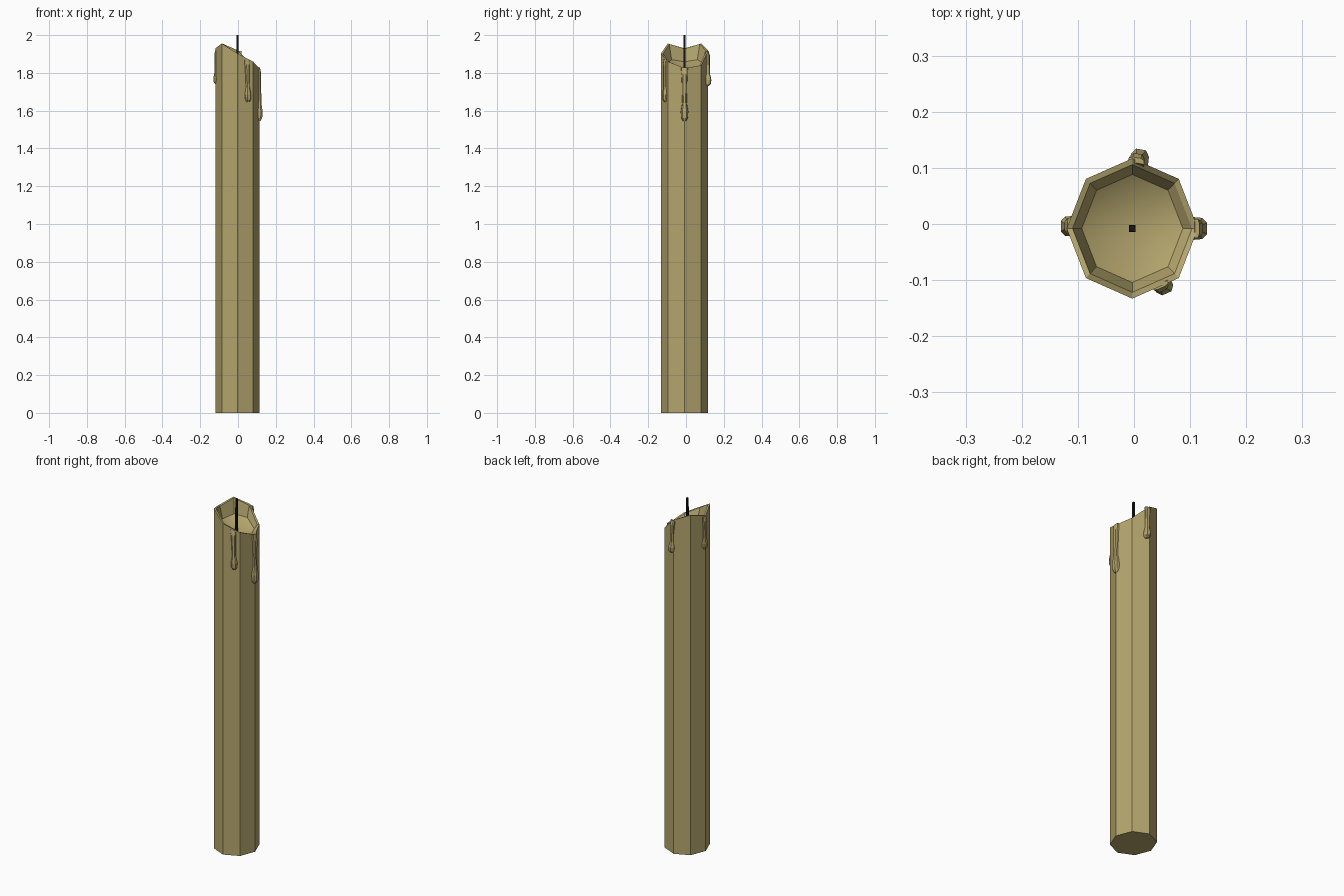
import bpy, bmesh
from math import sin, cos, pi, radians
from mathutils import Vector

if "Cube" in bpy.data.objects:
    bpy.data.objects.remove(bpy.data.objects["Cube"])

CX, CY, RX, RY = -0.003, -0.008, 0.117, 0.125
BOWL_Z = 1.80
# rim height at each corner, counter-clockwise from +x
RIM = [1.825, 1.84, 1.92, 1.955, 1.93, 1.955, 1.903, 1.86]


def material(name, colour):
    m = bpy.data.materials.new(name)
    m.diffuse_color = colour
    m.use_nodes = True
    m.node_tree.nodes["Principled BSDF"].inputs["Base Color"].default_value = m.diffuse_color
    return m


def finish(bm, name, mat):
    bmesh.ops.recalc_face_normals(bm, faces=bm.faces)
    me = bpy.data.meshes.new(name)
    bm.to_mesh(me)
    bm.free()
    me.materials.append(mat)
    ob = bpy.data.objects.new(name, me)
    bpy.context.collection.objects.link(ob)
    return ob


def bridge(bm, a, b):
    n = len(a)
    return [bm.faces.new((a[i], a[(i + 1) % n], b[(i + 1) % n], b[i])) for i in range(n)]


wax = material("wax", (0.46, 0.38, 0.155, 1))
black = material("wick_black", (0.008, 0.008, 0.008, 1))

# candle body: octagonal shaft, uneven rim and a melted bowl
bm = bmesh.new()


def octagon(scale, heights):
    return [bm.verts.new((CX + RX * scale * cos(i * pi / 4),
                          CY + RY * scale * sin(i * pi / 4), z))
            for i, z in enumerate(heights)]


rings = [octagon(1, [0] * 8),
         octagon(1, RIM),
         octagon(0.91, [z - 0.002 for z in RIM]),
         octagon(0.77, [BOWL_Z + 0.45 * (z - BOWL_Z) for z in RIM])]
bm.faces.new(rings[0])
for a, b in zip(rings, rings[1:]):
    bridge(bm, a, b)
centre = bm.verts.new((CX, CY, BOWL_Z))
for i in range(8):
    f = bm.faces.new((rings[3][i], rings[3][(i + 1) % 8], centre))
    f.smooth = True
finish(bm, "candle_body", wax)

# wick: thin square post
bm = bmesh.new()
low, high = [[bm.verts.new((CX + x * r, CY + y * r, z))
              for x, y in ((-1, -1), (1, -1), (1, 1), (-1, 1))]
             for z, r in ((BOWL_Z - 0.02, 0.006), (2.0, 0.005))]
bridge(bm, low, high)
bm.faces.new(low)
bm.faces.new(high)
finish(bm, "wick", black)

# wax drips: narrow run widening to a bulb (fraction down, half width, depth)
PROFILE = [(0, 0.85, 0.25), (0.12, 0.8, 0.6), (0.4, 0.65, 0.6),
           (0.65, 0.6, 0.65), (0.82, 1.0, 1.0), (0.94, 0.9, 0.9), (1, 0.45, 0.4)]
SECTION = [(-1, -0.8), (-0.9, 0.5), (-0.5, 1), (0.5, 1), (0.9, 0.5), (1, -0.8)]


def drip(name, x, y, angle, top, bottom, width, depth, lean=0.0):
    out = Vector((cos(angle), sin(angle), 0))
    side = Vector((-out.y, out.x, 0))
    bm = bmesh.new()
    loops = []
    for t, w, d in PROFILE:
        c = Vector((x, y, top + (bottom - top) * t)) + side * lean * t
        loops.append([bm.verts.new(c + side * u * w * width + out * v * d * depth)
                      for u, v in SECTION])
    for a, b in zip(loops, loops[1:]):
        bridge(bm, a, b)
    bm.faces.new(loops[0])
    bm.faces.new(loops[-1])
    finish(bm, name, wax)


drip("drip_right", 0.112, -0.008, 0, 1.828, 1.545, 0.021, 0.018)
drip("drip_left", -0.115, -0.004, pi, 1.925, 1.74, 0.019, 0.015)
drip("drip_front", 0.047, -0.110, radians(-66), 1.872, 1.645, 0.018, 0.017, 0.006)
drip("drip_back", 0.004, 0.113, radians(80), 1.915, 1.73, 0.018, 0.021, -0.006)
